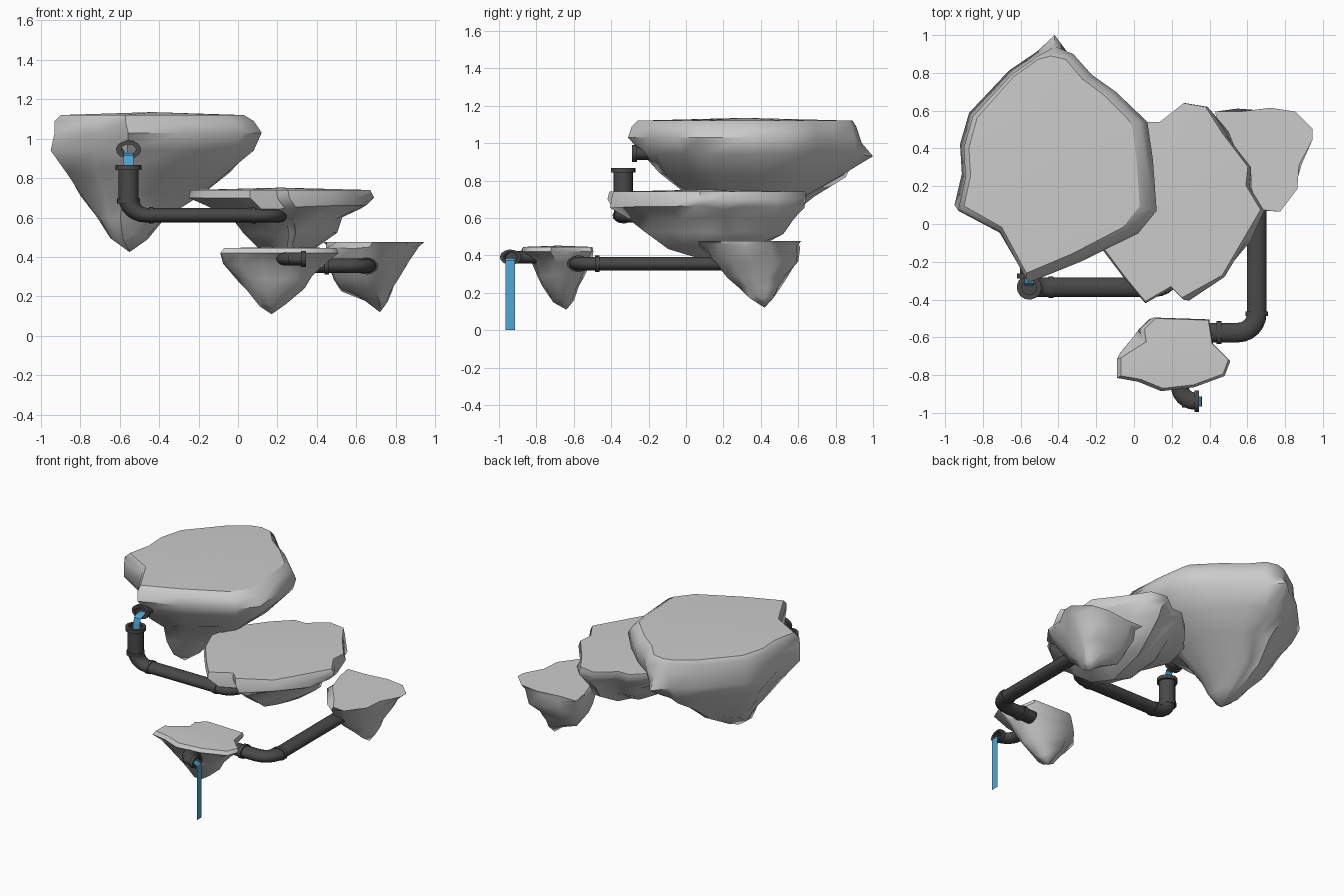
import bpy, bmesh, math, random
from mathutils import Vector

if "Cube" in bpy.data.objects:
    bpy.data.objects.remove(bpy.data.objects["Cube"])

random.seed(11)


def material(name, rgb):
    m = bpy.data.materials.new(name)
    m.diffuse_color = (*rgb, 1)
    m.use_nodes = True
    m.node_tree.nodes["Principled BSDF"].inputs["Base Color"].default_value = m.diffuse_color
    return m


METAL = material("dark_metal", (0.065, 0.065, 0.065))
WATER = material("water_blue", (0.08, 0.38, 0.68))


def finish(name, bm, mat=None, angle=35):
    bmesh.ops.recalc_face_normals(bm, faces=bm.faces[:])
    me = bpy.data.meshes.new(name)
    bm.to_mesh(me)
    bm.free()
    for p in me.polygons:
        p.use_smooth = True
    me.set_sharp_from_angle(angle=math.radians(angle))
    ob = bpy.data.objects.new(name, me)
    bpy.context.collection.objects.link(ob)
    if mat:
        me.materials.append(mat)
    return ob


def bridge(bm, a, b):
    n = len(a)
    for i in range(n):
        bm.faces.new((a[i], a[(i + 1) % n], b[(i + 1) % n], b[i]))


def island(name, outline, rings, top_z, tip, widest, spurs={}):
    """Outline fitted into a box (z, x0, x1, y0, y1) at every level, closed by a top and a tip.
    Spurs move single points: (ring, point) -> position."""
    bm = bmesh.new()
    xs, ys = [p[0] for p in outline], [p[1] for p in outline]
    ax, bx, ay, by = min(xs), max(xs), min(ys), max(ys)
    ridge = [random.uniform(0.95, 1.07) for _ in outline]
    loops = []
    for k, (z, x0, x1, y0, y1) in enumerate(rings):
        cx, cy, hx, hy = (x0 + x1) / 2, (y0 + y1) / 2, (x1 - x0) / 2, (y1 - y0) / 2
        loop = []
        for i, (x, y) in enumerate(outline):
            u = (2 * x - ax - bx) / (bx - ax)
            v = (2 * y - ay - by) / (by - ay)
            dz = 0
            if k > widest:                       # rounder rock with ridges below the rim
                r = math.hypot(u, v)
                f = (0.55 + 0.45 / r) * ridge[i] * random.uniform(0.96, 1.04)
                u, v = u * f, v * f
                dz = random.uniform(-0.012, 0.012)
            co = spurs.get((k, i), (cx + u * hx, cy + v * hy, z + dz))
            loop.append(bm.verts.new(co))
        loops.append(loop)
    for a, b in zip(loops, loops[1:]):
        bridge(bm, a, b)
    z, x0, x1, y0, y1 = rings[0]
    ends = ((loops[0], ((x0 + x1) / 2, (y0 + y1) / 2, top_z)), (loops[-1], tip))
    for loop, co in ends:
        c = bm.verts.new(co)
        for i in range(len(loop)):
            bm.faces.new((loop[i], loop[(i + 1) % len(loop)], c))
    n = len(outline)
    ob = finish(name, bm, angle=55)
    for e in ob.data.edges:                      # crisp edge around the flat top
        if max(e.vertices) < n:
            e.use_edge_sharp = True
    return ob


SIDES, SQUASH = 14, 0.72


def sweep(name, sections, closed=False):
    """Round sections (position, direction, radius), slightly flattened in z."""
    bm = bmesh.new()
    loops, side = [], None
    for pos, d, r in sections:
        d = Vector(d).normalized()
        if side is None:
            side = d.orthogonal()
        side = (side - d * side.dot(d)).normalized()
        up = d.cross(side)
        loop = []
        for i in range(SIDES):
            t = math.tau * i / SIDES
            o = (side * math.cos(t) + up * math.sin(t)) * r
            o.z *= SQUASH
            loop.append(bm.verts.new(Vector(pos) + o))
        loops.append(loop)
    for a, b in zip(loops, loops[1:]):
        bridge(bm, a, b)
    if closed:
        bridge(bm, loops[-1], loops[0])
    else:
        bm.faces.new(loops[0])
        bm.faces.new(loops[-1])
    return finish(name, bm, METAL)


def collar(name, pos, d, r, length=0.025):
    p, d = Vector(pos), Vector(d)
    h = d * length / 2
    sweep(name, [(p - h, d, r), (p + h, d, r), (p + h, d, r * 0.7), (p - h, d, r * 0.7)], True)


def pipe(name, pts, r, bend=0.1, mouth=False):
    """Straight runs joined by round elbows; a mouth hollows the first end."""
    pts = [Vector(p) for p in pts]
    sec = []
    d0 = (pts[1] - pts[0]).normalized()
    if mouth:
        sec += [(pts[0] + d0 * 0.08, d0, r * 0.75), (pts[0], d0, r * 0.75)]
    sec.append((pts[0], d0, r))
    for a, b, c in zip(pts, pts[1:], pts[2:]):
        u, v = (b - a).normalized(), (c - b).normalized()
        centre = b - u * bend + v * bend
        for i in range(7):
            t = math.pi / 2 * i / 6
            sec.append((centre - v * bend * math.cos(t) + u * bend * math.sin(t),
                        u * math.cos(t) + v * math.sin(t), r))
    sec.append((pts[-1], pts[-1] - pts[-2], r))
    sweep(name, sec)


def sheet(name, pts, across):
    bm = bmesh.new()
    w = Vector(across)
    rows = [(bm.verts.new(Vector(p) - w), bm.verts.new(Vector(p) + w)) for p in pts]
    for (a, b), (c, d) in zip(rows, rows[1:]):
        bm.faces.new((a, b, d, c))
    finish(name, bm, WATER)


# floating islands, highest to lowest
island("large_island",
       [(-.42, .92), (-.33, .90), (-.23, .79), (-.10, .70), (.07, .54), (.10, .34), (.12, .07),
        (.02, -.05), (-.29, -.20), (-.57, -.31), (-.72, -.05), (-.95, .07), (-.91, .24),
        (-.92, .4), (-.87, .57), (-.65, .80), (-.50, .90)],
       [(1.12, -.90, .03, -.26, .89), (1.09, -.93, .08, -.29, .91), (1.03, -.93, .12, -.31, .92),
        (.94, -.95, .08, -.27, .93), (.83, -.88, -.04, -.14, .82), (.72, -.80, -.18, .01, .66),
        (.60, -.72, -.37, .07, .53), (.50, -.65, -.46, .12, .34)],
       1.135, (-.55, .2, .425), 3,
       {(3, 0): (-.42, 1, .93), (2, 0): (-.42, .94, 1), (3, 9): (-.56, -.23, .94)})
island("middle_island",
       [(.06, .54), (.14, .54), (.27, .64), (.39, .62), (.48, .48), (.62, .30), (.61, .2),
        (.69, .07), (.6, -.08), (.48, -.28), (.26, -.40), (.2, -.34), (.06, -.42), (-.05, -.29),
        (-.18, -.12), (-.25, .05), (-.2, .25), (-.06, .43)],
       [(.74, -.24, .67, -.41, .64), (.70, -.25, .69, -.42, .64), (.655, -.14, .65, -.38, .59),
        (.60, -.02, .53, -.29, .55), (.52, .03, .51, -.19, .50), (.44, .12, .39, -.08, .35)],
       .752, (.25, .1, .375), 1)
island("right_island",
       [(.43, .6), (.56, .6), (.72, .62), (.85, .6), (.94, .51), (.94, .45), (.87, .32),
        (.86, .19), (.77, .07), (.68, .08), (.61, .19), (.50, .33), (.45, .48)],
       [(.477, .43, .945, .065, .615), (.45, .43, .92, .08, .615), (.37, .45, .87, .14, .61),
        (.29, .48, .82, .21, .55), (.235, .52, .79, .28, .51), (.18, .64, .76, .34, .47)],
       .477, (.72, .42, .12), 0)
island("front_island",
       [(.11, -.49), (.40, -.50), (.42, -.63), (.51, -.72), (.48, -.8), (.32, -.86), (.15, -.88),
        (.03, -.83), (-.08, -.81), (-.08, -.71), (.06, -.62), (.05, -.55)],
       [(.445, -.07, .50, -.87, -.5), (.42, -.09, .51, -.885, -.495), (.36, -.08, .42, -.82, -.51),
        (.29, .0, .37, -.79, -.54), (.24, .03, .33, -.76, -.57), (.16, .11, .24, -.71, -.6)],
       .452, (.17, -.64, .11), 1)

# outlet on the large island and the pipe that catches its water
pipe("large_outlet", [(-.555, -.285, .945), (-.555, -.12, .945)], .05, mouth=True)
collar("large_outlet_collar", (-.555, -.275, .945), (0, 1, 0), .064)
pipe("upper_pipe", [(-.555, -.335, .86), (-.555, -.335, .612), (.2, -.335, .612),
                    (.2, -.1, .612)], .052, .09, mouth=True)
for i, (p, d) in enumerate([((-.555, -.335, .855), (0, 0, 1)), ((-.555, -.335, .685), (0, 0, 1)),
                            ((-.44, -.335, .612), (1, 0, 0)), ((.08, -.335, .612), (1, 0, 0))]):
    collar(f"upper_pipe_collar_{i}", p, d, .066 if i == 0 else .058)

# pipe from the right island to the front island
pipe("lower_pipe", [(.65, .25, .355), (.65, -.575, .355), (.36, -.575, .355)], .052)
collar("lower_pipe_collar_0", (.65, -.475, .355), (0, 1, 0), .06)
collar("lower_pipe_collar_1", (.45, -.575, .355), (1, 0, 0), .062)

# final outlet on the front island
pipe("front_outlet", [(.335, -.938, .39), (.24, -.938, .39), (.24, -.72, .39)], .046, .085,
     mouth=True)
collar("front_outlet_collar", (.332, -.938, .39), (1, 0, 0), .057)

# thin sheets of water
sheet("upper_water", [(-.555, -.24, .93), (-.555, -.29, .928), (-.555, -.315, .915),
                      (-.555, -.325, .88), (-.555, -.325, .80)], (.026, 0, 0))
sheet("lower_waterfall", [(.28, -.94, .385), (.345, -.94, .383), (.357, -.94, .372),
                          (.36, -.94, .35), (.36, -.94, 0)], (0, .026, 0))
